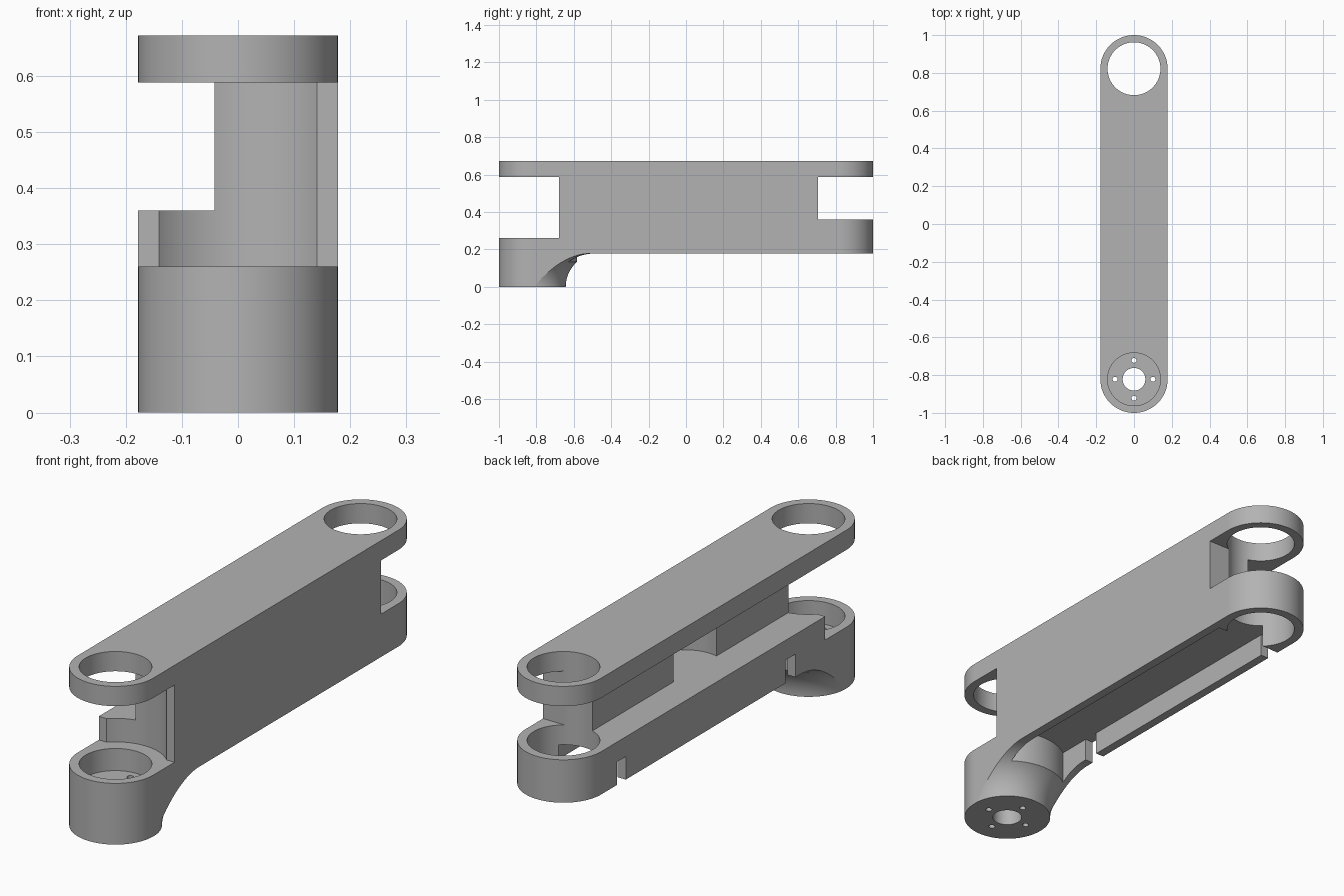
import bpy, bmesh, math
from mathutils import Vector

old = bpy.data.objects.get("Cube")
if old:
    bpy.data.objects.remove(old, do_unlink=True)

R = 0.178            # end radius and half width
YC = 0.822           # distance of pivot axes from the middle
TOP = 0.672
SEG = 128

metal = bpy.data.materials.new("plain grey")
metal.use_nodes = True
GREY = (0.45, 0.45, 0.45, 1)
metal.diffuse_color = GREY
metal.node_tree.nodes["Principled BSDF"].inputs["Base Color"].default_value = GREY


def add_object(name, bm):
    bmesh.ops.recalc_face_normals(bm, faces=bm.faces)
    mesh = bpy.data.meshes.new(name)
    bm.to_mesh(mesh)
    bm.free()
    mesh.materials.append(metal)
    ob = bpy.data.objects.new(name, mesh)
    bpy.context.collection.objects.link(ob)
    return ob


def prism(name, outline, z0, z1):
    bm = bmesh.new()
    face = bm.faces.new([bm.verts.new((x, y, z0)) for x, y in outline])
    up = bmesh.ops.extrude_face_region(bm, geom=[face])["geom"]
    verts = [v for v in up if isinstance(v, bmesh.types.BMVert)]
    bmesh.ops.translate(bm, verts=verts, vec=(0, 0, z1 - z0))
    return add_object(name, bm)


def arc(cx, cy, r, a0, a1, n):
    return [(cx + r * math.cos(a0 + (a1 - a0) * i / n),
             cy + r * math.sin(a0 + (a1 - a0) * i / n)) for i in range(n + 1)]


def box(x0, x1, y0, y1, z0, z1):
    return prism("box_cutter", [(x0, y0), (x1, y0), (x1, y1), (x0, y1)], z0, z1)


def cylinder(x, y, r, z0, z1, n=SEG):
    return prism("round_cutter", arc(x, y, r, 0, 2 * math.pi, n)[:-1], z0, z1)


def cut(ob, tool):
    mod = ob.modifiers.new("cut", "BOOLEAN")
    mod.operation = "DIFFERENCE"
    mod.solver = "EXACT"
    mod.object = tool
    graph = bpy.context.evaluated_depsgraph_get()
    mesh = bpy.data.meshes.new_from_object(ob.evaluated_get(graph))
    ob.modifiers.clear()
    ob.data = mesh
    bpy.data.objects.remove(tool, do_unlink=True)


def revolve(name, profile, y):
    bm = bmesh.new()
    verts = [bm.verts.new((r, y, z)) for r, z in profile]
    edges = [bm.edges.new(p) for p in zip(verts, verts[1:])]
    bmesh.ops.spin(bm, geom=verts + edges, cent=(0, y, 0), axis=(0, 0, 1),
                   angle=2 * math.pi, steps=SEG)
    bmesh.ops.remove_doubles(bm, verts=bm.verts, dist=1e-5)
    return add_object(name, bm)


# Long round-ended body
outline = arc(0, YC, R, 0, math.pi, SEG // 2) + arc(0, -YC, R, math.pi, 2 * math.pi, SEG // 2)
arm = prism("arm_body", outline, 0, TOP)

# Raised underside that flares down into the round foot
flare_r = R + 0.001
curve = arc(flare_r + R, 0, R, math.pi, math.pi / 2, 24)
profile = [(0, -0.3), (flare_r, -0.3)] + curve + [(flare_r + R, 0.4), (0, 0.4)]
under = box(-0.5, 0.5, -1.3, 1.3, -0.1, R)
cut(under, revolve("flare", profile, -YC))
cut(arm, under)

# Channel beneath, rounded around the foot
channel = box(-0.14, 0.14, -0.75, 0.72, -0.1, 0.276)
cut(channel, cylinder(0, -YC, 0.24, -0.2, 0.5))
cut(arm, channel)

# Cable notches in one channel wall
for y0, y1 in ((-0.48, -0.412), (0.658, 0.718)):
    cut(arm, box(-0.3, -0.12, y0, y1, -0.1, 0.276))

# Open side recess with a round pocket in the web
cut(arm, box(-0.3, -0.042, -1.1, 1.1, 0.36, 0.588))
cut(arm, cylinder(0, 0, 0.15, 0.36, 0.588))

# Fork slots at both ends, with swing clearance at the front
cut(arm, box(-0.3, 0.3, -1.1, -0.68, 0.26, 0.588))
cut(arm, cylinder(0, -YC, 0.2, 0.26, 0.588))
cut(arm, box(-0.3, 0.3, 0.705, 1.1, 0.36, 0.588))

# Bearing bores
cut(arm, cylinder(0, YC, 0.14, -0.1, 1))
cut(arm, cylinder(0, -YC, 0.14, 0.166, 1))

# Shaft hole and four screw holes in the foot
cut(arm, cylinder(0, -YC, 0.06, -0.1, 0.3, 64))
for i in range(4):
    a = i * math.pi / 2
    cut(arm, cylinder(0.1 * math.cos(a), -YC + 0.1 * math.sin(a), 0.013, -0.1, 0.3, 24))

# Smooth curves, flat planes
bpy.ops.object.select_all(action="DESELECT")
arm.select_set(True)
bpy.context.view_layer.objects.active = arm
bpy.ops.object.shade_smooth_by_angle(angle=math.radians(30))
for p in arm.data.polygons:
    if max(abs(c) for c in p.normal) > 0.9999:
        p.use_smooth = False
